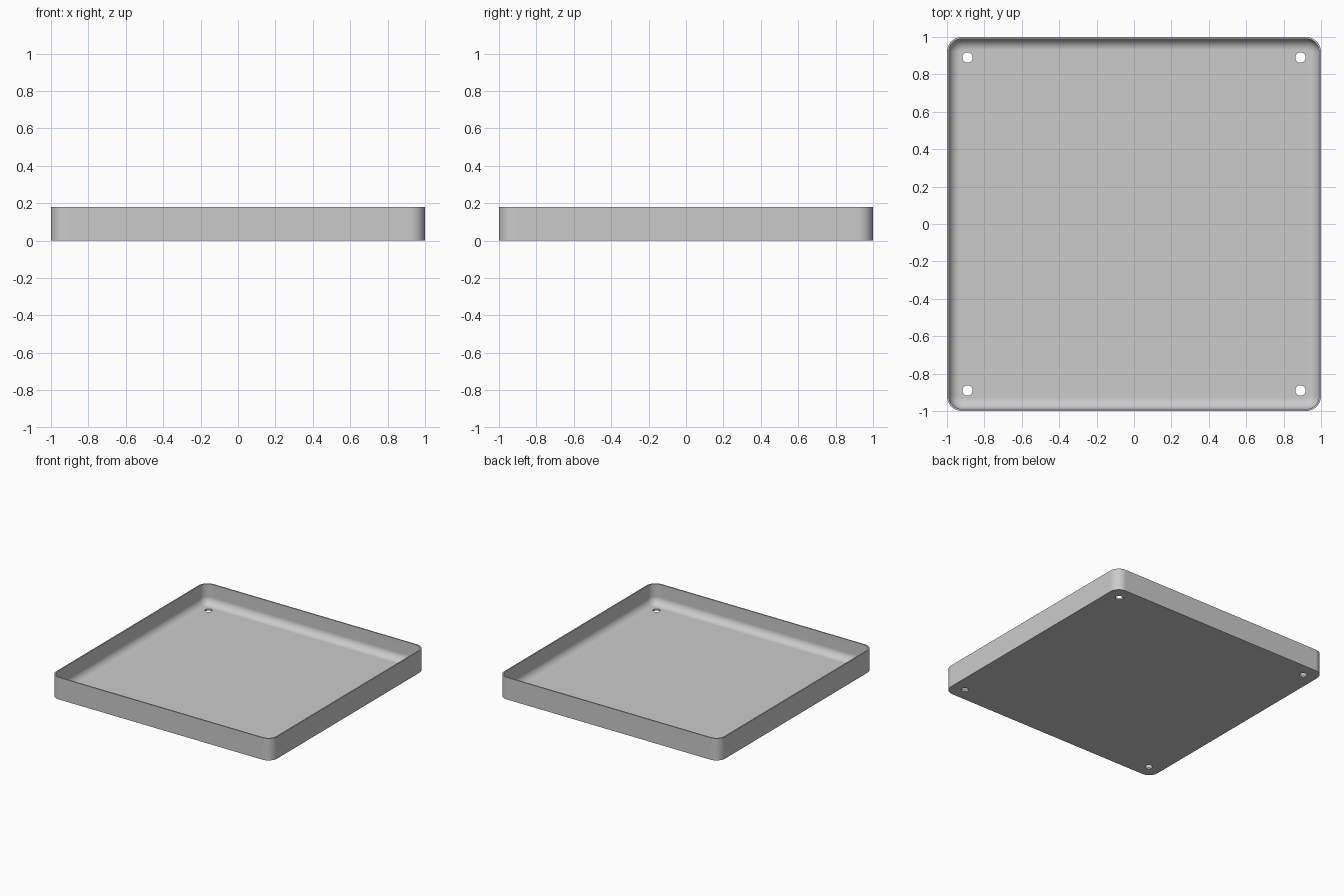
import bpy, bmesh
from math import sin, cos, pi, radians

if "Cube" in bpy.data.objects:
    bpy.data.objects.remove(bpy.data.objects["Cube"])

HEIGHT, WALL, FLOOR = 0.18, 0.01, 0.015
CORNER, FILLET = 0.08, 0.06
HOLE_POS, HOLE_RADIUS = 0.89, 0.028
STEPS = 8

grey = bpy.data.materials.new("light grey")
grey.use_nodes = True
colour = (0.6, 0.6, 0.6, 1)
grey.diffuse_color = colour
grey.node_tree.nodes["Principled BSDF"].inputs["Base Color"].default_value = colour


def rounded_ring(bm, inset, z):
    """Loop of vertices around a rounded square, inset from the outer wall."""
    radius, centre = CORNER - inset, 1 - CORNER
    ring = []
    for q, (sx, sy) in enumerate([(1, 1), (-1, 1), (-1, -1), (1, -1)]):
        for i in range(STEPS + 1):
            a = (q + i / STEPS) * pi / 2
            ring.append(bm.verts.new((sx * centre + radius * cos(a),
                                      sy * centre + radius * sin(a), z)))
    return ring


# Tray shell: outer wall, thin rim, inner wall, rounded fillet down to the floor
profile = [(0, 0), (0, HEIGHT), (WALL, HEIGHT)]
for i in range(STEPS + 1):
    a = i / STEPS * pi / 2
    profile.append((WALL + FILLET * (1 - cos(a)), FLOOR + FILLET * (1 - sin(a))))

bm = bmesh.new()
rings = [rounded_ring(bm, inset, z) for inset, z in profile]
for low, high in zip(rings, rings[1:]):
    for i in range(len(low)):
        j = (i + 1) % len(low)
        bm.faces.new((low[i], low[j], high[j], high[i]))
bm.faces.new(rings[0][::-1])
bm.faces.new(rings[-1])
bmesh.ops.recalc_face_normals(bm, faces=bm.faces)
mesh = bpy.data.meshes.new("tray")
bm.to_mesh(mesh)
bm.free()
mesh.materials.append(grey)
tray = bpy.data.objects.new("tray", mesh)
bpy.context.collection.objects.link(tray)

# Four round holes through the floor, one near each corner
for sx in (-1, 1):
    for sy in (-1, 1):
        bpy.ops.mesh.primitive_cylinder_add(
            vertices=24, radius=HOLE_RADIUS, depth=0.1,
            location=(sx * HOLE_POS, sy * HOLE_POS, 0))
        cutter = bpy.context.object
        cutter.name = "hole_cutter"
        cutter.hide_render = True
        cutter.data.materials.append(grey)
        bpy.ops.object.select_all(action="DESELECT")
        tray.select_set(True)
        bpy.context.view_layer.objects.active = tray
        cut = tray.modifiers.new("hole", "BOOLEAN")
        cut.operation, cut.solver, cut.object = "DIFFERENCE", "EXACT", cutter
        bpy.ops.object.modifier_apply(modifier=cut.name)
        bpy.data.objects.remove(cutter)

# Smooth fillets and corners, crisp rim and holes, flat floor
bpy.ops.object.shade_smooth_by_angle(angle=radians(35))
weighted = tray.modifiers.new("flat_floor_shading", "WEIGHTED_NORMAL")
weighted.keep_sharp = True
